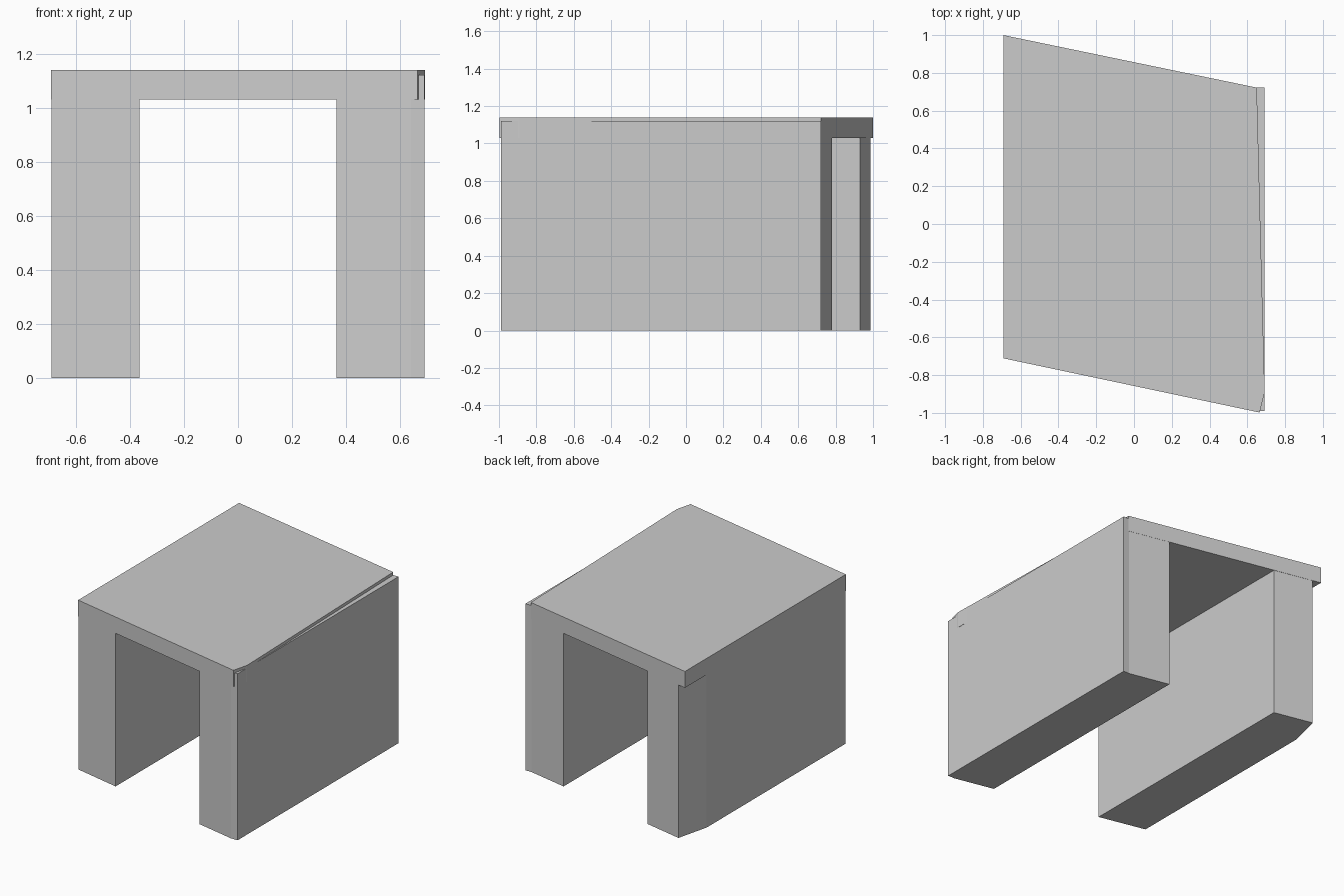
import bpy, bmesh

if "Cube" in bpy.data.objects:
    bpy.data.objects.remove(bpy.data.objects["Cube"])


def prism(name, outline, z0, z1):
    """Extrude a counter-clockwise outline from z0 up to z1."""
    bm = bmesh.new()
    base = bm.faces.new([bm.verts.new((x, y, z0)) for x, y in outline])
    top = bmesh.ops.extrude_face_region(bm, geom=[base])["geom"]
    verts = [g for g in top if isinstance(g, bmesh.types.BMVert)]
    bmesh.ops.translate(bm, verts=verts, vec=(0, 0, z1 - z0))
    bmesh.ops.recalc_face_normals(bm, faces=bm.faces[:])
    mesh = bpy.data.meshes.new(name)
    bm.to_mesh(mesh)
    bm.free()
    obj = bpy.data.objects.new(name, mesh)
    bpy.context.collection.objects.link(obj)
    return obj


UNDER, LEG_TOP, TOP = 1.03, 1.12, 1.14

# Skewed top slab, tapering slightly along its right edge
prism("top_slab", [(-0.692, 1.0), (-0.692, -0.711), (0.665, -0.998),
                   (0.692, -0.89), (0.65, 0.722)], UNDER, TOP)

# Left leg, with its back outer corner cut away under the slab
prism("left_leg", [(-0.69, -0.71), (-0.365, -0.78), (-0.365, 0.93),
                   (-0.635, 0.987), (-0.69, 0.765)], 0, LEG_TOP)

# Right leg, rising as a narrow ledge beside the slab
prism("right_leg", [(0.365, -0.932), (0.64, -0.99), (0.69, -0.99),
                    (0.69, 0.722), (0.645, 0.722), (0.365, 0.78)], 0, LEG_TOP)
